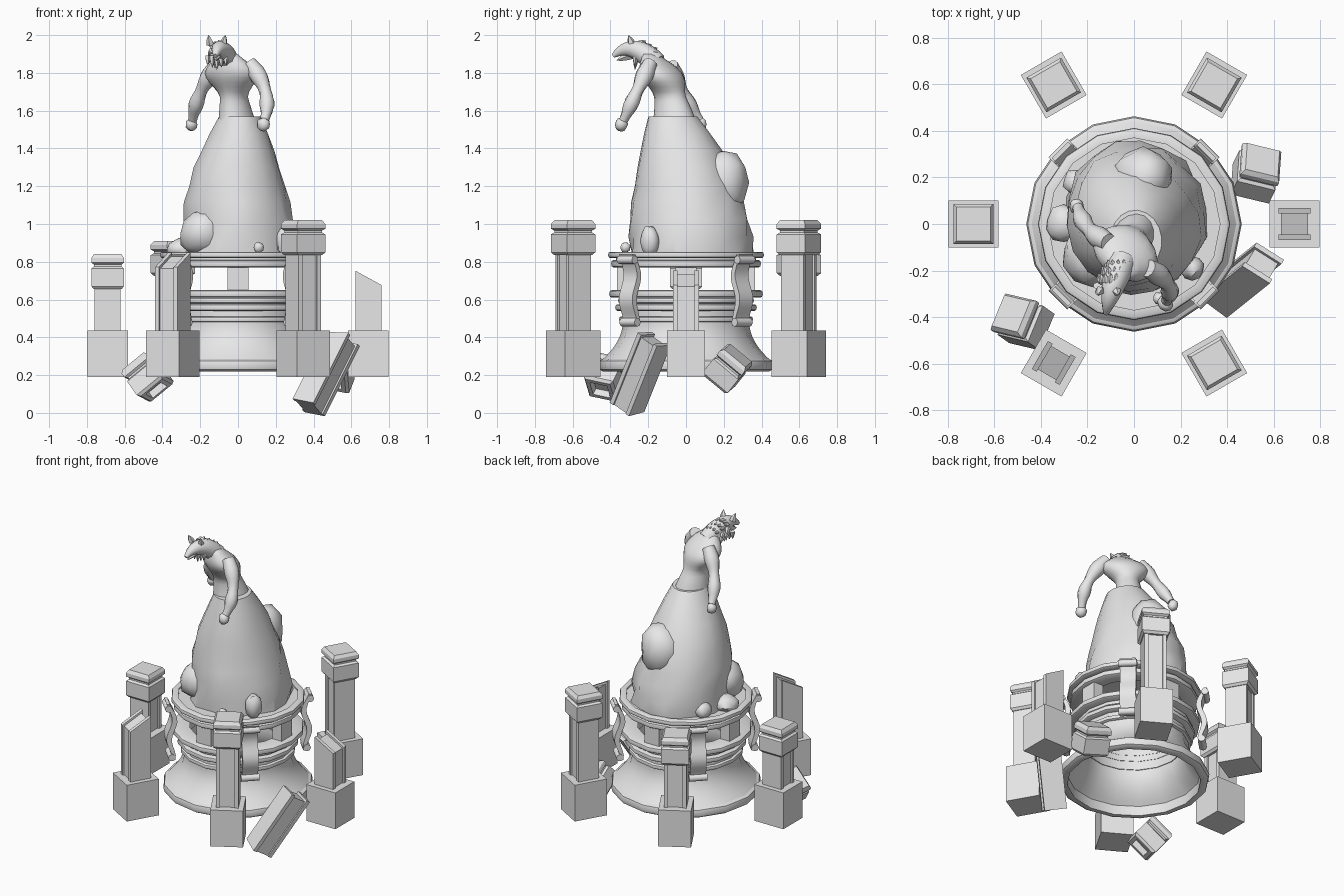
import bpy, bmesh, random
from math import sin, cos, pi, radians
from mathutils import Vector, Matrix

random.seed(4)
cube = bpy.data.objects.get("Cube")
if cube:
    bpy.data.objects.remove(cube)

stone = bpy.data.materials.new("grey stone")
stone.use_nodes = True
grey = (0.8, 0.8, 0.8, 1)
stone.diffuse_color = grey
stone.node_tree.nodes["Principled BSDF"].inputs["Base Color"].default_value = grey


def finish(name, bm, matrix=None, smooth=None):
    bmesh.ops.recalc_face_normals(bm, faces=bm.faces)
    mesh = bpy.data.meshes.new(name)
    bm.to_mesh(mesh)
    bm.free()
    mesh.materials.append(stone)
    obj = bpy.data.objects.new(name, mesh)
    bpy.context.collection.objects.link(obj)
    if matrix:
        obj.matrix_world = matrix
    if smooth:
        bpy.ops.object.select_all(action='DESELECT')
        obj.select_set(True)
        bpy.context.view_layer.objects.active = obj
        bpy.ops.object.shade_smooth_by_angle(angle=radians(smooth))


def skin(name, rings, matrix=None, smooth=None, hollow=False):
    """Join rings of points into a capped body, or a closed hollow wall."""
    bm = bmesh.new()
    loops = [[bm.verts.new(p) for p in ring] for ring in rings]
    pairs = list(zip(loops, loops[1:]))
    if hollow:
        pairs.append((loops[-1], loops[0]))
    else:
        bm.faces.new(loops[0])
        bm.faces.new(loops[-1])
    for lower, upper in pairs:
        for i in range(len(lower)):
            bm.faces.new((lower[i - 1], lower[i], upper[i], upper[i - 1]))
    finish(name, bm, matrix, smooth)


def ellipse(x, y, z, rx, ry, sides=16, turn=0, jitter=0):
    ring = []
    for i in range(sides):
        a = 2 * pi * i / sides
        scale = 1 + random.uniform(-jitter, jitter)
        offset = Vector((rx * scale * cos(a), ry * scale * sin(a), 0))
        ring.append(Vector((x, y, z)) + Matrix.Rotation(turn, 3, 'Z') @ offset)
    return ring


def lathe(name, profile, hollow=False):
    skin(name, [ellipse(0, 0, z, r, r) for r, z in profile], smooth=35, hollow=hollow)


def band(name, radius, bottom, height, bore=0.3):
    """Moulding ring with a rounded outer edge."""
    profile = [(bore, bottom)]
    for k in range(-2, 3):
        a = k * pi / 4
        profile.append((radius - height * (1 - cos(a)) / 3, bottom + height * (1 + sin(a)) / 2))
    lathe(name, profile + [(bore, bottom + height)], hollow=True)


def rect(half_x, half_y, z, y=0, slope=0):
    return [(sx * half_x, y + sy * half_y, z - slope * sx * half_x)
            for sx, sy in ((-1, -1), (1, -1), (1, 1), (-1, 1))]


def limb(name, start, bend, end, radius, steps=12, sides=10):
    """Round limb along a quadratic curve; radius is a rule of t."""
    start, bend, end = Vector(start), Vector(bend), Vector(end)
    rings = []
    for k in range(steps + 1):
        t = k / steps
        middle = start.lerp(bend, t).lerp(bend.lerp(end, t), t)
        facing = (bend - start).lerp(end - bend, t).to_track_quat('Z', 'Y')
        rings.append([middle + facing @ p for p in ellipse(0, 0, 0, radius(t), radius(t), sides)])
    skin(name, rings, smooth=50)


def spike(name, root, tip, width):
    root, tip = Vector(root), Vector(tip)
    limb(name, root, (root + tip) / 2, tip, lambda t: width * (1.02 - t * t), 3, 5)


def boulder(name, x, y, z, size, tall=1, rough=0.1):
    bm = bmesh.new()
    bmesh.ops.create_icosphere(bm, subdivisions=2, radius=size)
    for v in bm.verts:
        v.co *= random.uniform(1 - rough, 1 + rough)
        v.co.z *= tall
    finish(name, bm, Matrix.Translation((x, y, z)), 40)


# Flared pedestal: hollow bell wall and stacked mouldings
flare = [k / 8 for k in range(9)]
outer = [(0.335 + 0.11 * (1 - t) ** 2, 0.28 + 0.2 * t) for t in flare]
inner = [(r - 0.03, z) for r, z in reversed(outer)]
lathe("flared_wall", outer + [(0.335, 0.63), (0.3, 0.63)] + inner, hollow=True)
band("foot_moulding", 0.463, 0.22, 0.065, 0.41)
band("neck_moulding", 0.355, 0.48, 0.03)
band("middle_moulding", 0.375, 0.54, 0.035)
band("inset_moulding", 0.36, 0.58, 0.03)
band("upper_moulding", 0.407, 0.61, 0.04)

# Platform carried above the pedestal
lathe("platform_disc", [(0.37, 0.775), (0.37, 0.842)])
band("platform_lower_ring", 0.397, 0.77, 0.04)
band("platform_rim", 0.413, 0.82, 0.033, 0.37)

# Four posts and four curled brackets between them
for i in range(4):
    turn = Matrix.Rotation(i * pi / 2, 4, 'Z')
    skin("support_post", [rect(0.035, 0.055, z) for z in (0.63, 0.78)],
         turn @ Matrix.Translation((0.33, 0, 0)))
    turn = turn @ Matrix.Rotation(pi / 4, 4, 'Z')
    rings = []
    for k in range(13):
        t = k / 12
        r, z = 0.435 + 0.018 * cos(9.2 * (t - 0.63)), 0.84 - 0.38 * t
        depth = 0.02 + 0.015 * sin(pi * t)
        rings.append([(r - depth, -0.05, z), (r, -0.05, z), (r, 0.05, z), (r - depth, 0.05, z)])
    skin("curled_bracket", rings, turn, 40)
    for r, z in ((0.44, 0.81), (0.42, 0.48)):
        across = Matrix.Translation((r, 0, z)) @ Matrix.Rotation(pi / 2, 4, 'X')
        skin("bracket_roll", [ellipse(0, 0, y, 0.023, 0.023, 8) for y in (-0.057, 0.057)],
             turn @ across, 50)

# Pillar parts
WIDE, NARROW, RECESS = 0.086, 0.073, 0.05
CAP_WIDTHS = (RECESS, RECESS, NARROW, WIDE, WIDE, NARROW, NARROW, WIDE, WIDE, NARROW)
CAP_HEIGHTS = (0.04, 0, 0, 0.015, 0.11, 0.12, 0.13, 0.14, 0.165, 0.185)


def cap(name, matrix):
    skin(name, [rect(w, w, z) for w, z in zip(CAP_WIDTHS, CAP_HEIGHTS)], matrix)


def shaft(name, bottom, top, slope, matrix):
    skin(name + "_core", [rect(0.058, 0.05, bottom), rect(0.058, 0.05, top - 0.015, 0, slope)], matrix)
    for y in (-0.057, 0.057):
        skin(name + "_edge", [rect(0.069, 0.012, bottom, y), rect(0.069, 0.012, top, y, slope)], matrix)


# Ring of six pillars, two of them broken off at a slant
for i, top in enumerate((0.715, 1.02, 0.91, 0.84, 0.81, 1.02)):
    place = Matrix.Rotation(i * pi / 3, 4, 'Z') @ Matrix.Translation((0.69, 0, 0))
    skin("pillar_base", [rect(0.108, 0.101, z) for z in (0.19, 0.435)], place)
    if i in (0, 4):
        shaft("broken_shaft", 0.43, top, 0.55, place)
    else:
        shaft("pillar_shaft", 0.43, top - 0.15, 0, place)
        cap("pillar_cap", place @ Matrix.Translation((0, 0, top - CAP_HEIGHTS[-1])))


# Fallen pieces, laid along an axis about their middle
def fallen(middle, axis, length):
    tilt = Vector(axis).to_track_quat('Z', 'Y').to_matrix().to_4x4()
    roll = Matrix.Rotation(0.3, 4, 'Z')
    return Matrix.Translation(middle) @ tilt @ roll @ Matrix.Translation((0, 0, -length / 2))


shaft("fallen_shaft", 0, 0.43, 0.15, fallen((0.465, -0.24, 0.21), (0.5, 0.4, 1), 0.43))
cap("fallen_cap", fallen((0.525, 0.22, 0.235), (0.4, 0.8, 1), CAP_HEIGHTS[-1]))
cap("fallen_cap", fallen((-0.48, -0.42, 0.19), (-0.7, 0.5, 1), CAP_HEIGHTS[-1]))

# Craggy mound and loose rocks
rings = []
for k in range(9):
    t = k / 8
    rings.append(ellipse(0.01 * cos(6 * t), 0.03 - 0.1 * t * t, 0.84 + 0.73 * t,
                         0.3 - 0.19 * t * t, 0.33 - 0.2 * t * t, 18, 0.1, 0.055 * (1 - t * t)))
skin("rock_mound", rings, smooth=32)
boulder("rock_spur", 0.02, 0.07, 1.42, 0.055, 1.6)
boulder("rock_shoulder", 0.04, 0.2, 1.22, 0.13, 1.3)
boulder("rock_lump", -0.18, -0.14, 0.95, 0.13)
boulder("side_rock", 0.25, -0.19, 0.91, 0.05, 1.7)
boulder("flat_rock", -0.3, 0, 0.87, 0.08, 0.7)
boulder("round_rock", -0.25, 0.18, 0.88, 0.055)
boulder("pebble", 0.11, -0.32, 0.875, 0.028)

# Twisted torso: narrow waist swelling into the chest, then the neck
rings = []
for k in range(17):
    u = k / 16
    chest = max(0, sin(pi * (u - 0.4) / 0.7)) ** 2
    rings.append(ellipse(-0.05 * u, -0.06 - 0.13 * u * u, 1.5 + 0.4 * u,
                         0.1 - 0.07 * u + 0.1 * chest, 0.13 - 0.1 * u + 0.045 * chest, turn=-0.5))
skin("torso", rings, smooth=60)


# Muscular arms and fists
def muscle(t):
    return 0.045 - 0.015 * t + 0.006 * cos(4 * pi * (t - 0.22))


limb("right_arm", (-0.11, -0.08, 1.84), (-0.22, -0.03, 1.7), (-0.24, 0.07, 1.55), muscle)
limb("left_arm", (0.06, -0.19, 1.85), (0.19, -0.26, 1.7), (0.14, -0.33, 1.55), muscle)
boulder("right_fist", -0.247, 0.077, 1.527, 0.032, 1.1)
boulder("left_fist", 0.135, -0.342, 1.527, 0.034, 1.1)

# Beast head with muzzle, jaw and ears
limb("head", (-0.05, -0.16, 1.85), (-0.1, -0.28, 1.98), (-0.12, -0.385, 1.89),
     lambda t: 0.06 - 0.048 * t * t)
spike("lower_jaw", (-0.11, -0.28, 1.9), (-0.12, -0.37, 1.865), 0.025)
for side in (-1, 1):
    x = -0.112 + side * 0.035
    spike("ear", (x, -0.285, 1.95), (x + side * 0.01, -0.305, 2), 0.02)

# Shaggy mane swept back around the neck, and throat tufts
for row in range(3):
    for i in range(11):
        a = radians(28 * i - 50)
        base = Vector((-0.1, -0.255, 1.915)) + row * Vector((0.016, 0.03, -0.018))
        out = Vector((cos(a), 0.15, sin(a)))
        droop = Vector((0, 0.035, -0.04 if sin(a) < 0.5 else 0))
        spike("mane_tuft", base + out * 0.04, base + out * 0.055 + droop, 0.016)
for i in range(-2, 3):
    x = -0.112 + i * 0.024
    spike("throat_tuft", (x, -0.265, 1.89), (x, -0.27, 1.815 + abs(i) * 0.012), 0.016)
